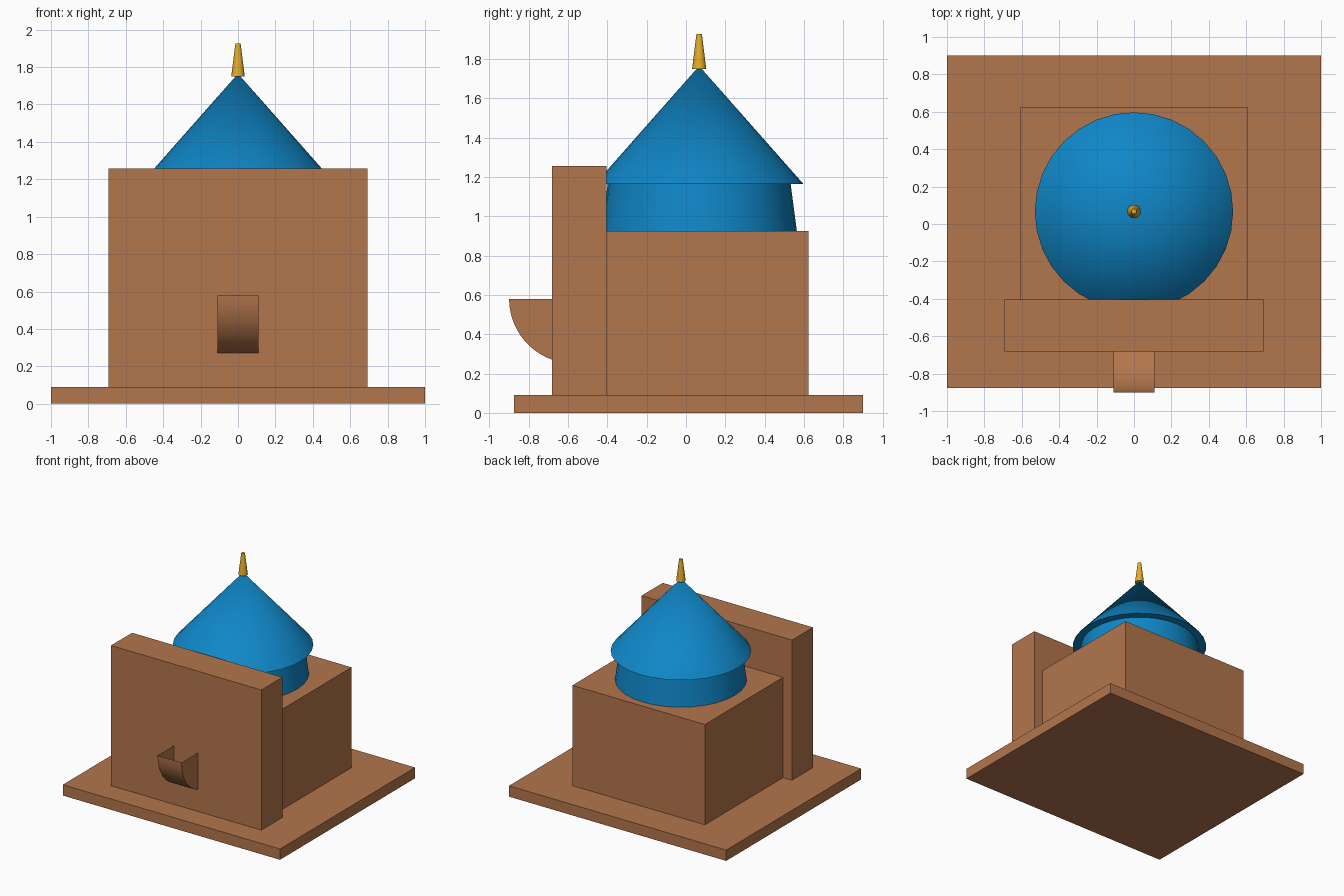
import bpy, math

if "Cube" in bpy.data.objects:
    bpy.data.objects.remove(bpy.data.objects["Cube"])


def material(name, color):
    m = bpy.data.materials.new(name)
    m.diffuse_color = (*color, 1)
    m.use_nodes = True
    m.node_tree.nodes["Principled BSDF"].inputs["Base Color"].default_value = m.diffuse_color
    return m


CLAY = material("clay", (0.45, 0.18, 0.073))
BLUE = material("blue", (0.005, 0.24, 0.57))
GOLD = material("gold", (0.79, 0.42, 0.022))


def box(name, x, y0, y1, z0, z1):
    bpy.ops.mesh.primitive_cube_add(size=1, location=(0, (y0 + y1) / 2, (z0 + z1) / 2))
    o = bpy.context.object
    o.name = name
    o.scale = (2 * x, y1 - y0, z1 - z0)
    bpy.ops.object.transform_apply(location=False, rotation=False, scale=True)
    o.data.materials.append(CLAY)


def cone(name, r0, r1, z0, z1, mat, sides=32):
    bpy.ops.mesh.primitive_cone_add(vertices=sides, radius1=r0, radius2=r1,
                                    depth=z1 - z0, location=(0, 0.067, (z0 + z1) / 2))
    o = bpy.context.object
    o.name = name
    o.data.materials.append(mat)
    bpy.ops.object.shade_smooth_by_angle(angle=math.radians(30))


# Ground slab, hall and tall front wall
box("base_slab", 1.0, -0.876, 0.9, 0, 0.09)
box("main_hall", 0.61, -0.405, 0.623, 0.09, 0.925)
box("front_wall", 0.692, -0.682, -0.405, 0.09, 1.257)

# Tapered drum, conical roof and finial
cone("drum", 0.497, 0.465, 0.925, 1.168, BLUE)
cone("roof", 0.53, 0, 1.165, 1.765, BLUE)
cone("finial", 0.036, 0.014, 1.75, 1.927, GOLD, 16)

# Open-topped basin on the front wall: curved sheet with two side cheeks
W, R, TOP, FRONT, BACK = 0.11, 0.328, 0.58, -0.9, -0.682
N = 12
end = math.acos((FRONT + R - BACK) / R)
arc = [(FRONT + R - R * math.cos(end * i / N), TOP - R * math.sin(end * i / N))
       for i in range(N + 1)]
profile = arc + [(BACK, TOP)]
K = len(profile)
verts = [(x, y, z) for x in (-W, W) for y, z in profile]
faces = [(i, i + 1, K + i + 1, K + i) for i in range(N)]
faces += [tuple(reversed(range(K))), tuple(range(K, 2 * K))]
mesh = bpy.data.meshes.new("wall_basin")
mesh.from_pydata(verts, [], faces)
mesh.materials.append(CLAY)
basin = bpy.data.objects.new("wall_basin", mesh)
bpy.context.collection.objects.link(basin)
bpy.ops.object.select_all(action='DESELECT')
basin.select_set(True)
bpy.context.view_layer.objects.active = basin
bpy.ops.object.shade_smooth_by_angle(angle=math.radians(30))
